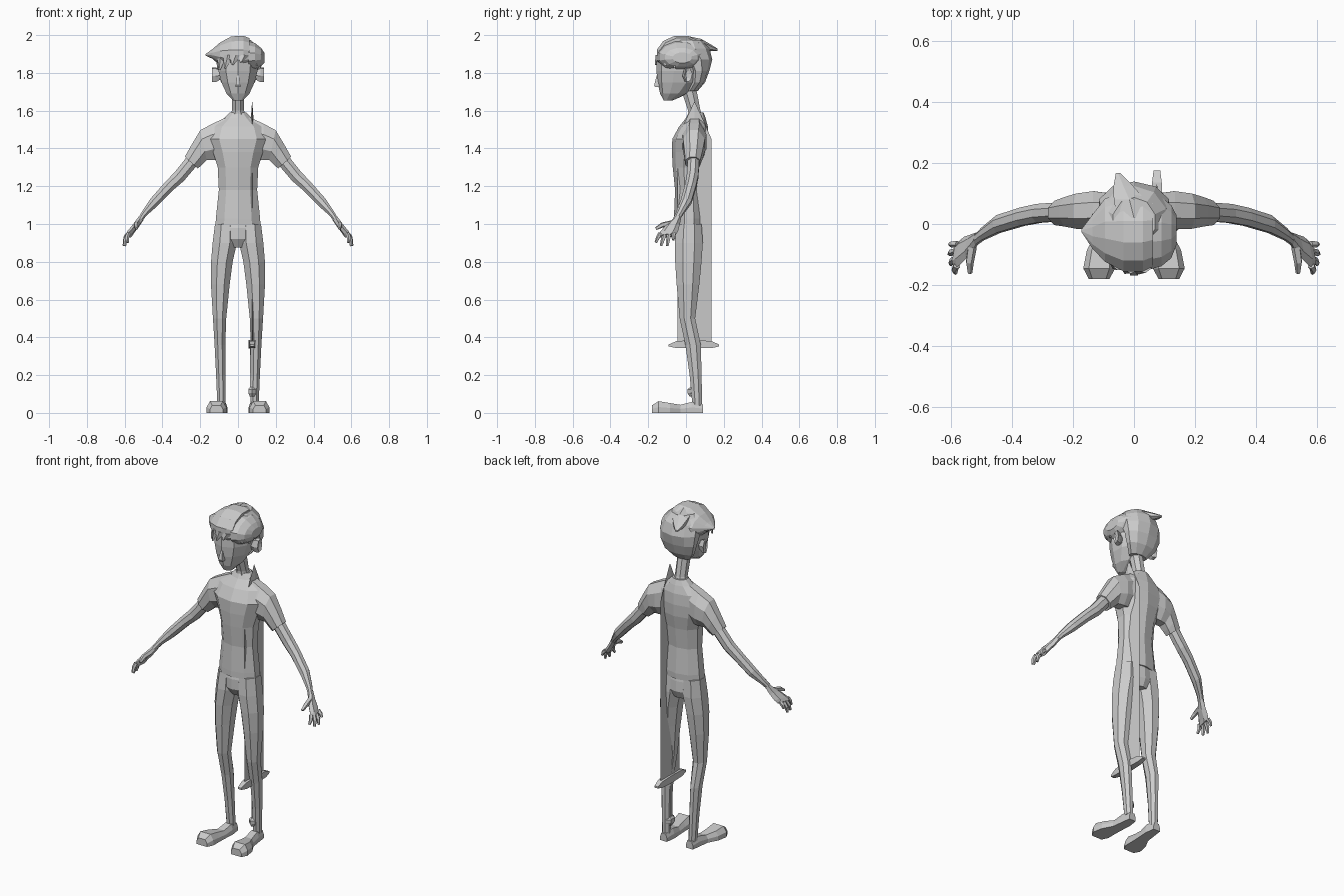
import bpy, bmesh, math
from mathutils import Vector as V

grey = bpy.data.materials.new("plain grey")
grey.diffuse_color = (0.6, 0.6, 0.6, 1)


def loft(name, rings, mirror=False):
    """Skin a list of equal-length point rings and cap both ends."""
    bm = bmesh.new()
    rows = [[bm.verts.new(p) for p in r] for r in rings]
    n = len(rows[0])
    for a, b in zip(rows, rows[1:]):
        for i in range(n):
            j = (i + 1) % n
            bm.faces.new((a[i], a[j], b[j], b[i]))
    bm.faces.new(rows[0])
    bm.faces.new(rows[-1])
    bmesh.ops.recalc_face_normals(bm, faces=bm.faces)
    me = bpy.data.meshes.new(name)
    bm.to_mesh(me)
    bm.free()
    me.materials.append(grey)
    ob = bpy.data.objects.new(name, me)
    bpy.context.collection.objects.link(ob)
    if mirror:
        ob.modifiers.new("Mirror", 'MIRROR')
    return ob


def oval(c, u, v, n=8, turn=0.5):
    c, u, v = V(c), V(u), V(v)
    k = 1 / math.cos(math.pi / n) ** 0.5 if turn else 1
    return [c + k * (u * math.cos(t) + v * math.sin(t))
            for t in [(i + turn) * 2 * math.pi / n for i in range(n)]]


def flat(z, rx, front, back, cx=0, n=8):
    """Level ring from its half width, front y and back y."""
    return oval((cx, (front + back) / 2, z), (rx, 0, 0), (0, (back - front) / 2, 0), n)


def limb(top, bot, y, ry, n=8):
    """Ring between an upper and a lower (x, z) point, with half depth ry."""
    t, b = V((top[0], y, top[1])), V((bot[0], y, bot[1]))
    return oval((t + b) / 2, (t - b) / 2, (0, ry, 0), n)


def stick(name, pts, radii, n=5, mirror=False):
    """Tapered rod through points."""
    pts = [V(p) for p in pts]
    rings = []
    for i, (p, r) in enumerate(zip(pts, radii)):
        d = (pts[min(i + 1, len(pts) - 1)] - pts[max(i - 1, 0)]).normalized()
        u = d.cross(V((0.9, 0.1, 0.4))).normalized()
        rings.append(oval(p, u * r, d.cross(u) * r, n, 0))
    return loft(name, rings, mirror)


# Head and neck
loft("head", [flat(*r, n=10) for r in (
    (1.655, .028, -.118, -.07), (1.69, .062, -.135, .01), (1.75, .09, -.148, .08),
    (1.81, .106, -.153, .108), (1.87, .11, -.152, .12), (1.92, .1, -.13, .11),
    (1.96, .06, -.07, .06))])
loft("neck", [flat(*r, n=8) for r in (
    (1.5, .075, -.02, .1), (1.56, .045, .012, .092), (1.6, .034, .01, .078),
    (1.72, .034, -.03, .055))])
loft("nose", [flat(*r, n=4) for r in (
    (1.725, .015, -.168, -.125), (1.735, .015, -.172, -.13), (1.785, .006, -.157, -.14))])
loft("ear", [oval((x, y, 1.79), (0, a, .15 * b), (0, -.1 * a, b), 6, 0) for x, y, a, b in (
    (.095, -.0, .018, .028), (.118, .005, .024, .042), (.137, .012, .022, .04),
    (.13, .008, .01, .02))], True)

# Hair: back cap, swept top, side lobe, rear lock and fringe points
loft("back_hair", [flat(*r, n=10) for r in (
    (1.705, .055, .0, .062), (1.75, .092, .02, .1), (1.81, .112, .015, .122),
    (1.87, .118, -.03, .137), (1.93, .108, -.09, .122), (1.975, .07, -.07, .085))])


def swoop(name, rows):
    loft(name, [oval((x, y, z), (0, ry, 0), (0, 0, rz), 12) for x, y, z, ry, rz in rows])


swoop("swept_hair", (
    (-.172, -.022, 1.896, .004, .004), (-.135, -.025, 1.9, .058, .026),
    (-.095, -.02, 1.9, .105, .062), (-.035, -.025, 1.895, .132, .1),
    (.03, -.025, 1.895, .132, .103), (.062, -.02, 1.895, .122, .09)))
swoop("side_hair", (
    (.055, -.025, 1.885, .125, .085), (.09, -.025, 1.885, .115, .074),
    (.122, -.025, 1.883, .088, .05), (.139, -.02, 1.88, .05, .028)))
loft("rear_lock", [oval((x, y, z), (rx, 0, 0), (0, 0, rz), 6) for x, y, z, rx, rz in (
    (0, .02, 1.955, .06, .035), (-.015, .08, 1.95, .055, .028),
    (-.035, .125, 1.935, .034, .018), (-.052, .167, 1.922, .008, .006))])
for x0, y0, tip in ((-.085, -.108, (-.098, -.108, 1.815)), (-.05, -.138, (-.068, -.142, 1.822)),
                    (-.01, -.148, (-.03, -.158, 1.842)), (.035, -.146, (.015, -.16, 1.855)),
                    (.085, -.115, (.1, -.108, 1.84)), (.105, -.07, (.118, -.06, 1.825))):
    ang = math.atan2(x0, .16)
    w = V((math.cos(ang), math.sin(ang), 0))
    d = V((math.sin(ang), -math.cos(ang), 0))
    loft("fringe_point", [oval((x0, y0, 1.895), w * .03, d * .014, 4, 0),
                          oval(tip, w * .005, d * .005, 4, 0)])

# Shirt body and sleeves
loft("shirt", [flat(*r, n=10) for r in (
    (.995, .122, -.062, .094), (1.03, .12, -.062, .096), (1.18, .104, -.056, .086),
    (1.3, .11, -.068, .1), (1.38, .135, -.072, .115), (1.45, .165, -.07, .118),
    (1.515, .14, -.035, .114), (1.56, .075, .0, .103), (1.59, .045, .015, .092))])
loft("sleeve", [limb(*r) for r in (
    ((.06, 1.57), (.08, 1.34), .045, .055), ((.135, 1.535), (.13, 1.335), .045, .065),
    ((.2, 1.5), (.165, 1.335), .042, .06), ((.245, 1.425), (.19, 1.31), .04, .05),
    ((.283, 1.357), (.212, 1.293), .036, .041))], True)

# Bare arms
loft("arm", [limb(*r) for r in (
    ((.265, 1.365), (.215, 1.31), .04, .032), ((.335, 1.277), (.285, 1.228), .035, .032),
    ((.387, 1.222), (.343, 1.178), .024, .031), ((.462, 1.137), (.425, 1.095), .0, .03),
    ((.508, 1.068), (.483, 1.045), -.033, .021), ((.527, 1.035), (.503, 1.02), -.05, .018))], True)

# Hands
loft("palm", [oval(c, (.22 * w, -w, -.1 * w), (.013, .003, .01), 6, 0) for c, w in (
    ((.512, -.046, 1.032), .021), ((.54, -.073, .992), .04),
    ((.568, -.092, .957), .05), ((.58, -.1, .938), .046))], True)
for a, b in (((.58, -.136, .95), (.584, -.16, .902)), ((.584, -.114, .94), (.599, -.132, .884)),
             ((.583, -.09, .942), (.604, -.098, .884)), ((.577, -.066, .951), (.602, -.067, .915))):
    mid = (V(a) + V(b)) / 2 + V((.005, 0, .002))
    stick("finger", [a, mid, b], [.012, .011, .007], 5, True)
stick("thumb", [(.53, -.075, 1.005), (.538, -.125, .995), (.537, -.16, .975)],
      [.016, .014, .008], 5, True)

# Trousers
loft("hips", [flat(*r, n=10) for r in (
    (1.06, .1, -.04, .075), (.98, .126, -.058, .09), (.92, .12, -.058, .094),
    (.875, .06, -.03, .075))])
loft("trouser_leg", [flat(z, (b - a) / 2, f, k, (a + b) / 2) for z, a, b, f, k in (
    (1.0, .005, .124, -.052, .085), (.9, .003, .137, -.062, .092), (.8, .026, .145, -.06, .085),
    (.68, .042, .145, -.052, .073), (.5, .061, .134, -.035, .05), (.36, .066, .125, -.005, .08),
    (.2, .066, .117, .018, .084), (.04, .064, .11, .033, .086))], True)

# Shoes
loft("shoe", [[V((cx + sx * rx, y, sz * h)) for sx, sz in
               ((-1, 0), (1, 0), (1, .5), (.65, 1), (-.65, 1), (-1, .5))]
              for y, cx, rx, h in (
    (.09, .086, .022, .045), (.03, .086, .03, .058), (-.03, .092, .032, .043),
    (-.085, .108, .046, .052), (-.145, .114, .052, .062), (-.18, .114, .034, .04))], True)

# Sword hanging point-up behind the left side
sx, sy = .075, .045
loft("sword_blade", [oval((sx, sy, z), (w, 0, 0), (0, d, 0), 4, 0) for z, w, d in (
    (.36, .009, .09), (1.45, .009, .09), (1.56, .007, .042), (1.645, .001, .002))])
loft("sword_guard", [[V((sx + a * w, y, b)) for a, b in ((-1, lo), (1, lo), (1, hi), (-1, hi))]
                     for y, w, lo, hi in (
    (-.092, .011, .352, .362), (-.05, .016, .343, .38), (sy, .02, .342, .386),
    (.135, .016, .343, .38), (.175, .011, .352, .362))])
stick("sword_grip", [(sx, sy, .36), (sx, sy, .1)], [.013, .013], 6)
loft("sword_pommel", [flat(z, w, sy - d, sy + d, sx, 6) for z, w, d in (
    (.088, .014, .025), (.105, .022, .035), (.125, .022, .035), (.137, .012, .02))])
